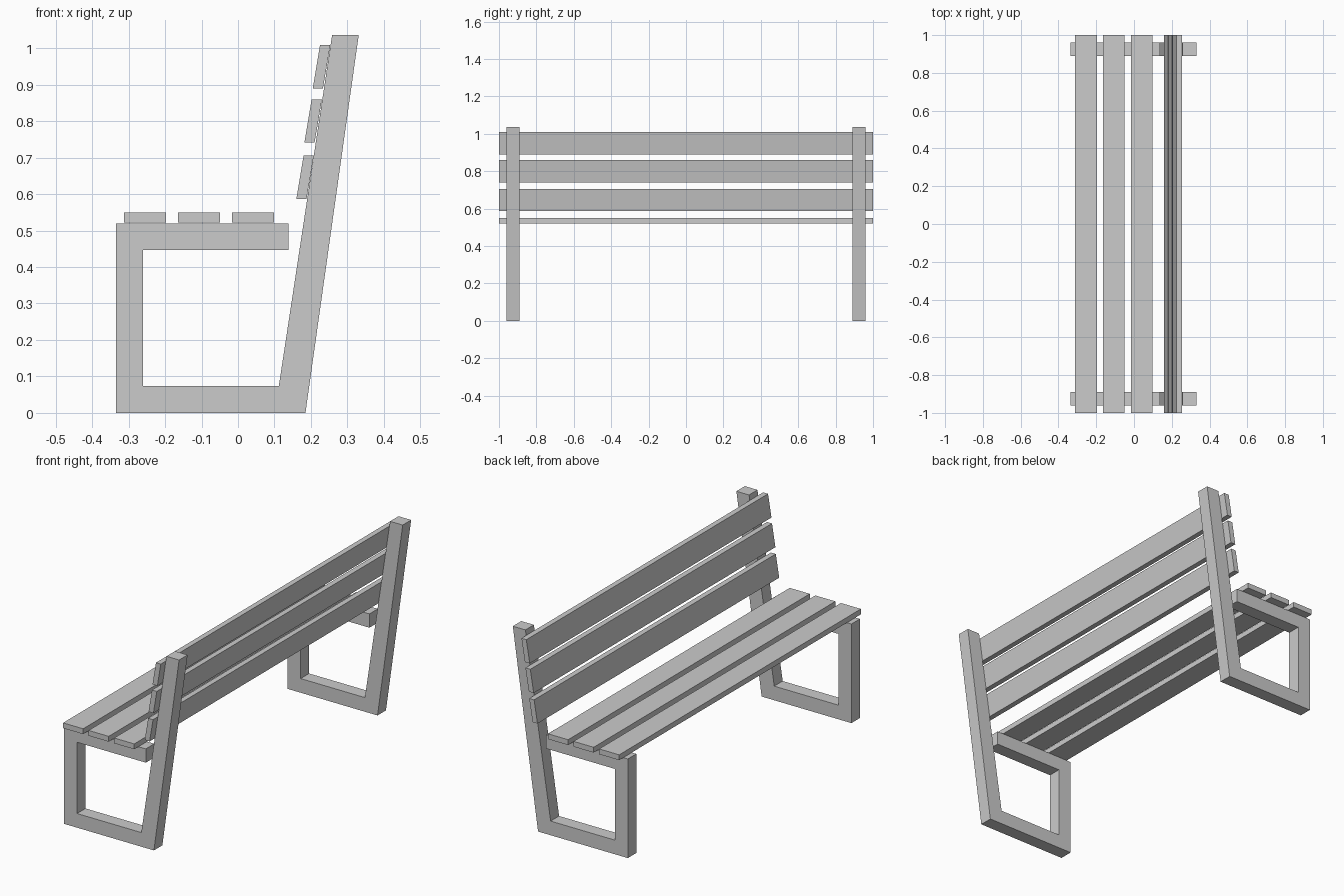
import bpy
import bmesh

if "Cube" in bpy.data.objects:
    bpy.data.objects.remove(bpy.data.objects["Cube"])


def extrude_profile(name, profile, y0, y1):
    """Extrude an XZ outline from y0 to y1."""
    bm = bmesh.new()
    face = bm.faces.new([bm.verts.new((x, y0, z)) for x, z in profile])
    ext = bmesh.ops.extrude_face_region(bm, geom=[face])
    verts = [g for g in ext["geom"] if isinstance(g, bmesh.types.BMVert)]
    bmesh.ops.translate(bm, verts=verts, vec=(0, y1 - y0, 0))
    bmesh.ops.recalc_face_normals(bm, faces=bm.faces)
    mesh = bpy.data.meshes.new(name)
    bm.to_mesh(mesh)
    bm.free()
    obj = bpy.data.objects.new(name, mesh)
    bpy.context.collection.objects.link(obj)
    return obj


# Side frames: foot, front leg, seat rail and leaning back post in one outline
frame = [(-0.335, 0), (0.185, 0), (0.331, 1.036), (0.258, 1.036),
         (0.112, 0.074), (-0.26, 0.074), (-0.26, 0.447), (0.138, 0.447),
         (0.138, 0.519), (-0.335, 0.519)]
for side, y in (("left", -0.96), ("right", 0.89)):
    extrude_profile(f"{side}_frame", frame, y, y + 0.07)

# Seat slats
for i in range(3):
    x = -0.313 + i * 0.148
    extrude_profile(f"seat_slat_{i + 1}",
                    [(x, 0.522), (x + 0.116, 0.522), (x + 0.116, 0.55), (x, 0.55)],
                    -1, 1)

# Back slats, sheared to follow the posts
for i, (x, z) in enumerate([(0.160, 0.587), (0.182, 0.741), (0.205, 0.89)]):
    extrude_profile(f"back_slat_{i + 1}",
                    [(x, z), (x + 0.028, z), (x + 0.048, z + 0.119), (x + 0.02, z + 0.119)],
                    -1, 1)
